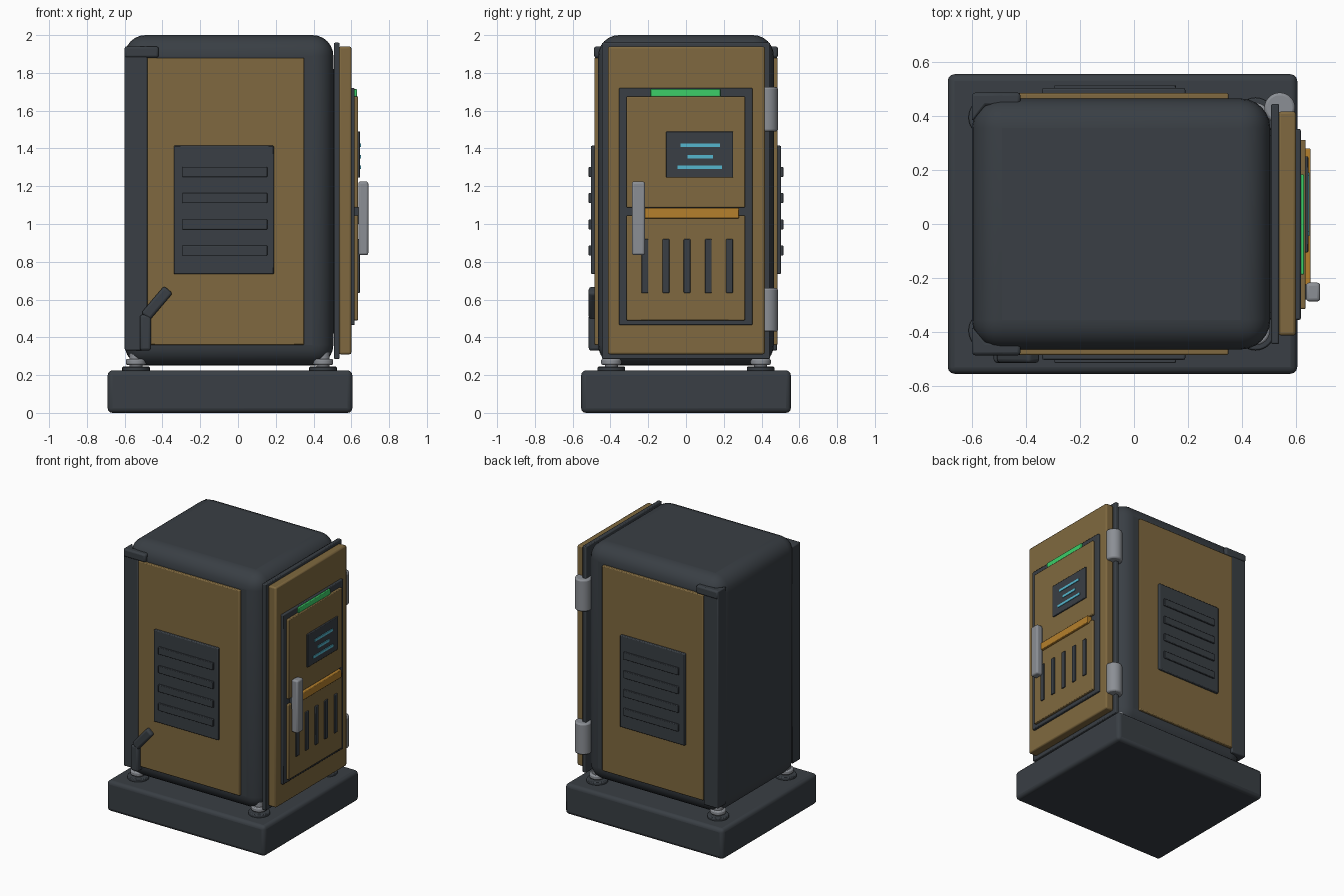
import bpy, bmesh, math
from mathutils import Vector

if "Cube" in bpy.data.objects:
    bpy.data.objects.remove(bpy.data.objects["Cube"])


def material(name, rgb):
    m = bpy.data.materials.new(name)
    m.diffuse_color = (*rgb, 1)
    m.use_nodes = True
    m.node_tree.nodes["Principled BSDF"].inputs["Base Color"].default_value = m.diffuse_color
    return m


DARK = material("charcoal", (0.041, 0.049, 0.058))
BROWN = material("ochre_brown", (0.215, 0.141, 0.05))
GREY = material("light_grey", (0.26, 0.275, 0.30))
GREEN = material("signal_green", (0.045, 0.62, 0.14))
ORANGE = material("amber", (0.46, 0.215, 0.025))
CYAN = material("screen_cyan", (0.09, 0.47, 0.62))


def finish(name, bm, mat, bevel, segments):
    bmesh.ops.recalc_face_normals(bm, faces=bm.faces[:])
    mesh = bpy.data.meshes.new(name)
    bm.to_mesh(mesh)
    bm.free()
    mesh.materials.append(mat)
    ob = bpy.data.objects.new(name, mesh)
    bpy.context.collection.objects.link(ob)
    if bevel:
        mod = ob.modifiers.new("bevel", 'BEVEL')
        mod.width, mod.segments = bevel, segments
        mod.limit_method = 'ANGLE'
        mod.angle_limit = math.radians(40)
    bpy.ops.object.select_all(action='DESELECT')
    ob.select_set(True)
    bpy.context.view_layer.objects.active = ob
    bpy.ops.object.shade_smooth_by_angle(angle=math.radians(35))
    return ob


def box(name, x, y, z, mat, bevel=0.0, segments=2):
    """Box from (min, max) ranges along each axis."""
    bm = bmesh.new()
    bmesh.ops.create_cube(bm, size=1)
    for v in bm.verts:
        v.co = Vector([(r[0] + r[1]) / 2 + c * (r[1] - r[0]) for r, c in zip((x, y, z), v.co)])
    return finish(name, bm, mat, bevel, segments)


def cylinder(name, x, y, z, radius, mat, bevel=0.0):
    bm = bmesh.new()
    bmesh.ops.create_cone(bm, cap_ends=True, segments=32, radius1=radius, radius2=radius, depth=z[1] - z[0])
    bmesh.ops.translate(bm, verts=bm.verts[:], vec=(x, y, (z[0] + z[1]) / 2))
    return finish(name, bm, mat, bevel, 2)


def prism(name, points, z, mat, bevel=0.0):
    """Plan outline extruded upward."""
    bm = bmesh.new()
    face = bm.faces.new([bm.verts.new((px, py, z[0])) for px, py in points])
    new = bmesh.ops.extrude_face_region(bm, geom=[face])["geom"]
    bmesh.ops.translate(bm, verts=[g for g in new if isinstance(g, bmesh.types.BMVert)], vec=(0, 0, z[1] - z[0]))
    return finish(name, bm, mat, bevel, 2)


def side_range(s, a, b):
    return tuple(sorted((s * a, s * b)))


# Base slab and rounded cabinet
box("base_slab", (-0.69, 0.605), (-0.555, 0.555), (0, 0.225), DARK, 0.025, 3)
box("cabinet_body", (-0.6, 0.505), (-0.465, 0.465), (0.25, 2.0), DARK, 0.11, 6)

# Levelling feet
for x in (-0.54, 0.45):
    for y in (-0.395, 0.395):
        cylinder("foot_disc", x, y, (0.22, 0.245), 0.073, DARK, 0.006)
        cylinder("foot_stem", x, y, (0.24, 0.32), 0.035, GREY)
        cylinder("foot_collar", x, y, (0.254, 0.286), 0.054, GREY, 0.008)

# Both flanks: panel, louvred vent and rear corner trim
for s in (-1, 1):
    box("side_panel", (-0.48, 0.35), side_range(s, 0.44, 0.485), (0.36, 1.88), BROWN, 0.006)
    box("vent_plate", (-0.34, 0.19), side_range(s, 0.47, 0.503), (0.735, 1.415), DARK, 0.006)
    for i in range(4):
        z = 0.832 + i * 0.139
        box("vent_slat", (-0.295, 0.155), side_range(s, 0.495, 0.515), (z, z + 0.054), DARK, 0.004)
    outline = [(-0.6, 0.38), (-0.6, 0.483), (-0.48, 0.483), (-0.48, 0.44), (-0.55, 0.44)]
    prism("rear_corner_trim", [(x, s * y) for x, y in outline], (0.33, 1.94), DARK, 0.008)
    box("trim_hook", (-0.6, -0.42), side_range(s, 0.44, 0.487), (1.88, 1.94), DARK, 0.012)

# Bent cable conduit low on the front flank
path = [(-0.49, 0.33), (-0.49, 0.51), (-0.375, 0.645)]
for (x0, z0), (x1, z1) in zip(path, path[1:]):
    length = math.hypot(x1 - x0, z1 - z0)
    ob = box("conduit_section", (-0.03, 0.03), (-0.03, 0.03), (-length / 2, length / 2 + 0.01), DARK, 0.014, 3)
    ob.location = ((x0 + x1) / 2, -0.485, (z0 + z1) / 2)
    ob.rotation_euler.y = math.atan2(x1 - x0, z1 - z0)

# Door with gasket, frame and raised panels
box("door_gasket", (0.508, 0.538), (-0.445, 0.445), (0.285, 1.96), DARK, 0.006)
box("door_mount", (0.48, 0.515), (-0.33, 0.33), (0.42, 1.82), DARK)
box("door_slab", (0.535, 0.6), (-0.413, 0.417), (0.31, 1.94), BROWN, 0.01)
box("door_frame", (0.59, 0.618), (-0.355, 0.352), (0.465, 1.72), DARK, 0.006)
box("upper_door_panel", (0.61, 0.636), (-0.315, 0.312), (1.087, 1.675), BROWN, 0.005)
box("lower_door_panel", (0.61, 0.636), (-0.315, 0.312), (0.49, 1.045), BROWN, 0.005)
box("status_light", (0.61, 0.63), (-0.187, 0.183), (1.675, 1.714), GREEN, 0.004)
box("amber_strip", (0.615, 0.654), (-0.24, 0.28), (1.03, 1.086), ORANGE, 0.004)

# Screen with readout lines
box("screen", (0.63, 0.646), (-0.105, 0.25), (1.245, 1.49), DARK, 0.004)
for z, y0, y1 in ((1.417, -0.03, 0.18), (1.355, 0.008, 0.143), (1.3, -0.045, 0.19)):
    box("readout_line", (0.644, 0.651), (y0, y1), (z - 0.009, z + 0.009), CYAN)

# Vertical slots in the lower panel
for i in range(5):
    y = -0.218 + i * 0.112
    box("door_slot", (0.63, 0.645), (y - 0.018, y + 0.018), (0.635, 0.92), DARK, 0.004)

# Handle
box("handle_mount", (0.61, 0.65), (-0.28, -0.225), (1.0, 1.09), DARK, 0.004)
box("handle_bar", (0.637, 0.69), (-0.287, -0.217), (0.835, 1.225), GREY, 0.012, 3)

# Hinge barrels
for z in ((0.43, 0.66), (1.49, 1.725)):
    cylinder("hinge_barrel", 0.54, 0.43, z, 0.057, GREY, 0.01)
